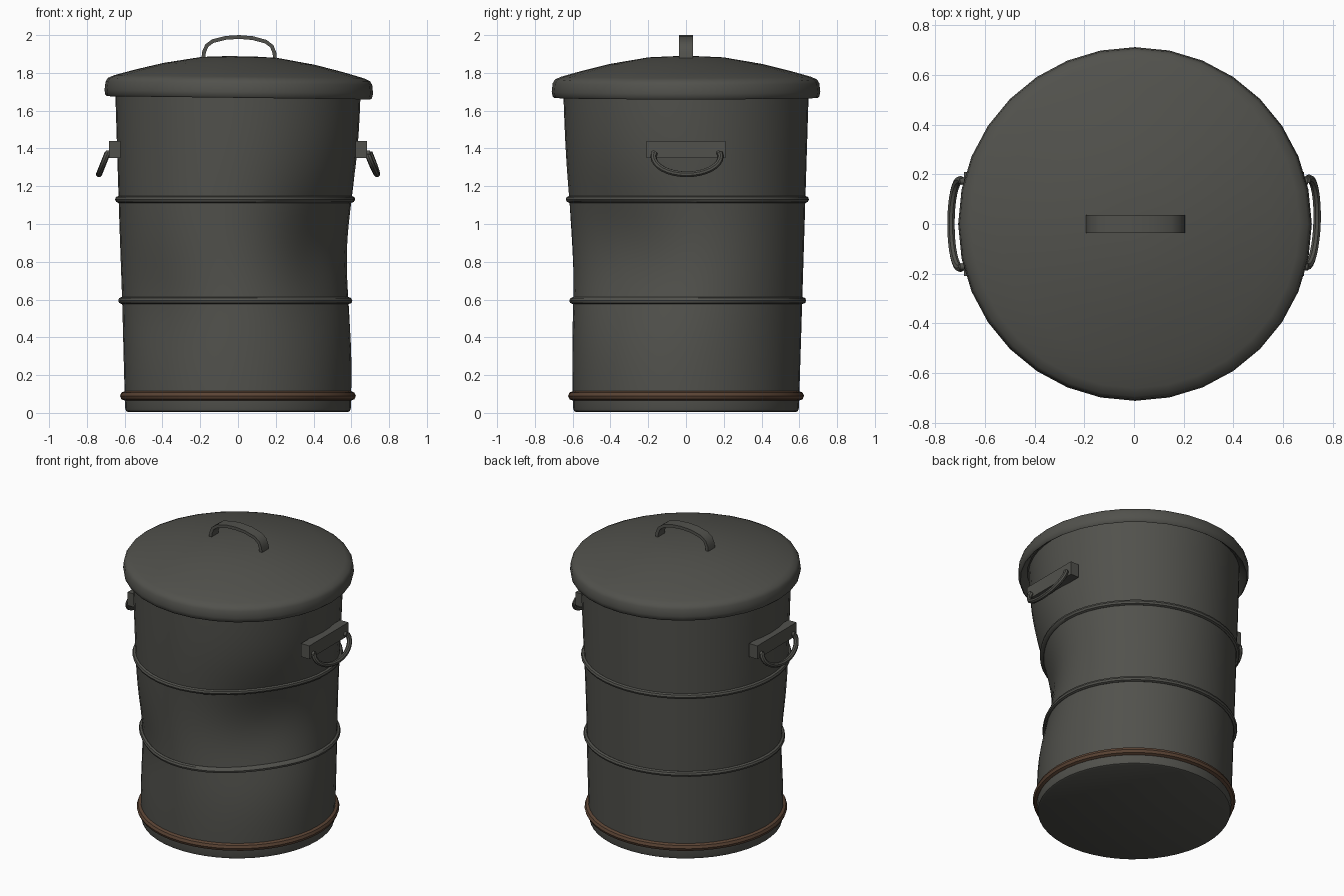
import bpy, bmesh, math
from mathutils import Matrix, Vector

if "Cube" in bpy.data.objects:
    bpy.data.objects.remove(bpy.data.objects["Cube"])

SEG = 48


def material(name, col):
    m = bpy.data.materials.new(name)
    m.diffuse_color = (*col, 1)
    m.use_nodes = True
    m.node_tree.nodes["Principled BSDF"].inputs["Base Color"].default_value = m.diffuse_color
    return m


STEEL = material("dull_grey_steel", (0.083, 0.083, 0.073))
RUST = material("rust_brown", (0.105, 0.058, 0.035))


# Dents pushed into the wall: angle, height, angular spread, height spread, depth
DENTS = [(-36, 0.86, 30, 0.27, 0.12), (-132, 0.58, 20, 0.20, 0.035)]


def dent(angle, z):
    total = 0
    for a, h, sa, sh, depth in DENTS:
        d = (math.degrees(angle) - a + 180) % 360 - 180
        total += depth * math.exp(-0.5 * (d / sa) ** 2 - 0.5 * ((z - h) / sh) ** 2)
    return total


def wall(z):
    return 0.597 + 0.031 * z


def finish(name, bm, mat, angle=40):
    bmesh.ops.recalc_face_normals(bm, faces=bm.faces)
    me = bpy.data.meshes.new(name)
    bm.to_mesh(me)
    bm.free()
    me.materials.append(mat)
    ob = bpy.data.objects.new(name, me)
    bpy.context.collection.objects.link(ob)
    bpy.ops.object.select_all(action='DESELECT')
    ob.select_set(True)
    bpy.context.view_layer.objects.active = ob
    bpy.ops.object.shade_smooth_by_angle(angle=math.radians(angle))
    return ob


def bridge(bm, rings, closed_ring=True):
    for a, b in zip(rings, rings[1:]):
        n = len(a)
        for i in range(n if closed_ring else n - 1):
            j = (i + 1) % n
            bm.faces.new((a[i], a[j], b[j], b[i]))


def lathe(name, profile, mat, dented=False, segs=SEG, loop=False):
    """Revolve (radius, z) points; open profiles get end caps."""
    bm = bmesh.new()
    rings = []
    for r, z in profile:
        ring = []
        for i in range(segs):
            a = 2 * math.pi * i / segs
            q = r - (dent(a, z) if dented else 0)
            ring.append(bm.verts.new((q * math.cos(a), q * math.sin(a), z)))
        rings.append(ring)
    bridge(bm, rings + ([rings[0]] if loop else []))
    if not loop:
        bm.faces.new(rings[0])
        bm.faces.new(rings[-1])
    return finish(name, bm, mat)


def hoop(name, z, tube, mat, out=0.0):
    circle = [2 * math.pi * k / 8 for k in range(8)]
    return lathe(name, [(wall(z) + out + tube * math.cos(t), z + tube * math.sin(t))
                        for t in circle], mat, True, loop=True)


def sweep(name, path, section, normal, mat):
    """Sweep a closed section (in-plane offset, offset along normal) on a planar path."""
    bm = bmesh.new()
    normal = Vector(normal).normalized()
    path = [Vector(p) for p in path]
    rings = []
    for i, p in enumerate(path):
        tan = (path[min(i + 1, len(path) - 1)] - path[max(i - 1, 0)]).normalized()
        side = normal.cross(tan)
        rings.append([bm.verts.new(p + side * u + normal * v) for u, v in section])
    bridge(bm, rings)
    bm.faces.new(rings[0])
    bm.faces.new(rings[-1])
    return finish(name, bm, mat)


# Tapered can with a softened bottom edge
levels = [0.025 + (1.73 - 0.025) * i / 32 for i in range(33)]
lathe("can_body", [(0.583, 0.005), (0.593, 0.010)] + [(wall(z), z) for z in levels],
      STEEL, True)

# Reinforcing hoops that follow the wall
hoop("upper_hoop", 1.13, 0.018, STEEL, 0.001)
hoop("middle_hoop", 0.595, 0.018, STEEL, 0.003)
hoop("rusty_base_hoop", 0.09, 0.025, RUST)

# Domed lid with a turned-down skirt, sitting slightly askew
lid = lathe("lid", [(0.655, 1.71), (0.688, 1.675), (0.698, 1.668), (0.706, 1.675),
                    (0.711, 1.70), (0.706, 1.745), (0.694, 1.765), (0.66, 1.78),
                    (0.55, 1.811), (0.40, 1.848), (0.20, 1.882), (0.07, 1.888)],
            STEEL, segs=32)

# Lid handle: flat strap bent into an arch
arch = [(-0.19, 0, 1.875), (-0.186, 0, 1.91), (-0.172, 0, 1.943), (-0.14, 0, 1.967),
        (-0.07, 0, 1.985)]
arch += [(0, 0, 1.99)] + [(-x, y, z) for x, y, z in reversed(arch)]
strap = [(-0.010, -0.036), (0.010, -0.036), (0.010, 0.036), (-0.010, 0.036)]
grip = sweep("lid_handle", arch, strap, (0, 1, 0), STEEL)
tilt = (Matrix.Translation((0.004, 0, 1.7)) @ Matrix.Rotation(math.radians(0.7), 4, 'Y')
        @ Matrix.Translation((0, 0, -1.7)))
for ob in (lid, grip):
    ob.data.transform(tilt)

# Side brackets with hanging half-round bails
round_bar = [(0.016 * math.cos(k * math.pi / 4), 0.016 * math.sin(k * math.pi / 4))
             for k in range(8)]
for side, label in ((1, "right"), (-1, "left")):
    bm = bmesh.new()
    bmesh.ops.create_cube(bm, size=1, matrix=Matrix.Translation((side * 0.652, 0, 1.395))
                          @ Matrix.Diagonal((0.062, 0.42, 0.09, 1)))
    finish(label + "_bracket", bm, STEEL)
    bail = [(side * 0.69, -0.172, 1.378)]
    for i in range(17):
        t = math.pi * i / 16
        drop = 0.02 + 0.095 * math.sin(t)
        bail.append((side * (0.69 + 0.40 * drop), -0.178 * math.cos(t), 1.378 - drop))
    bail.append((side * 0.69, 0.172, 1.378))
    ob = sweep(label + "_bail", bail, round_bar, (0.928, 0, side * 0.371), STEEL)
    # pivot stubs joining bail and bracket
    for y in (-0.172, 0.172):
        bm = bmesh.new()
        bmesh.ops.create_cone(bm, cap_ends=True, segments=10, radius1=0.014, radius2=0.014,
                              depth=0.03, matrix=Matrix.Translation((side * 0.685, y, 1.376))
                              @ Matrix.Rotation(math.pi / 2, 4, 'Y'))
        finish(label + ("_front" if y < 0 else "_back") + "_pivot", bm, STEEL)
    if side > 0:
        # one bail hangs a little twisted
        ob.data.transform(Matrix.Translation((0.69, 0.006, 0))
                          @ Matrix.Rotation(math.radians(-2), 4, 'Z')
                          @ Matrix.Translation((-0.69, 0, 0)))
